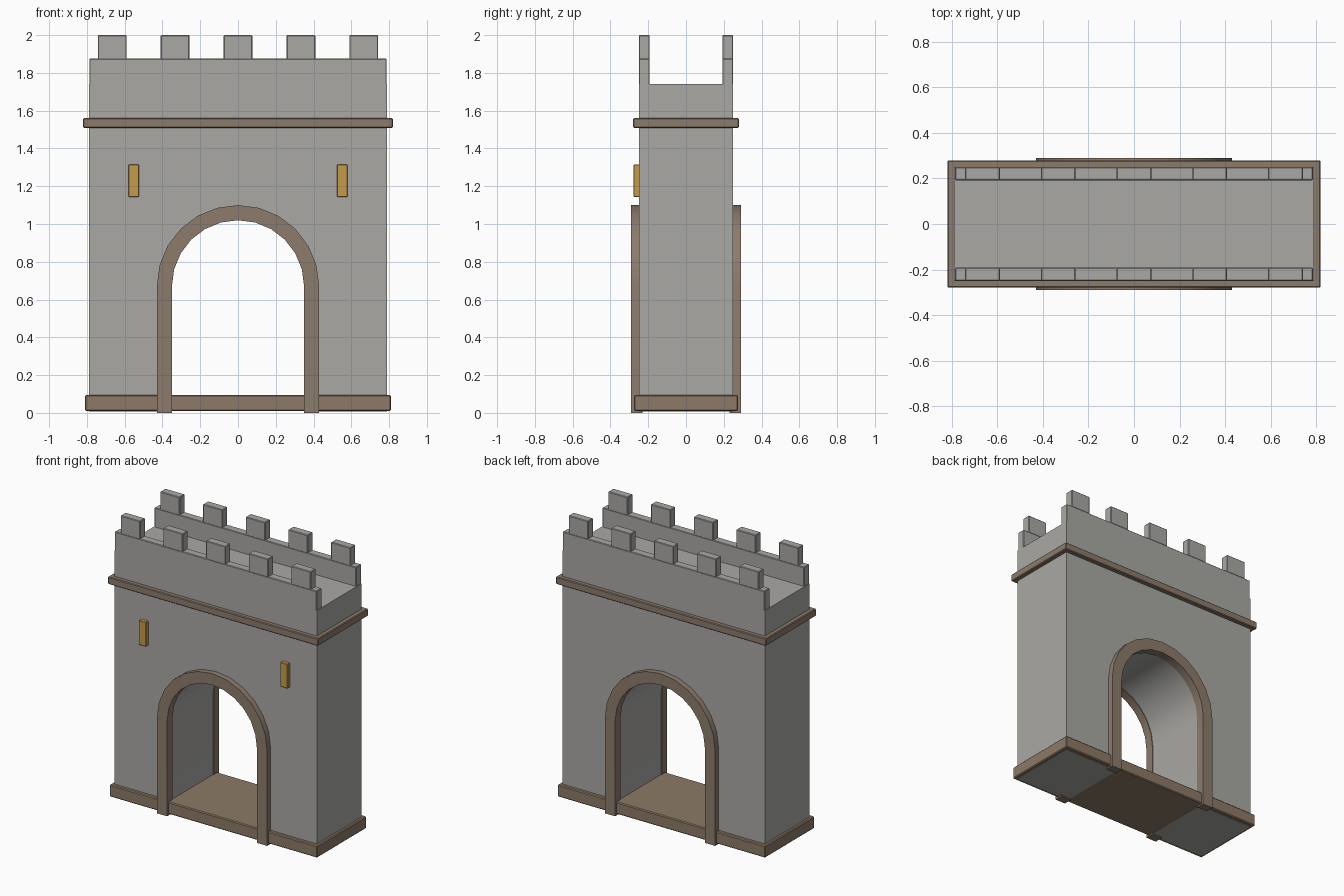
import bpy, bmesh, math

if "Cube" in bpy.data.objects:
    bpy.data.objects.remove(bpy.data.objects["Cube"])


def material(name, rgb):
    m = bpy.data.materials.new(name)
    m.diffuse_color = (*rgb, 1)
    m.use_nodes = True
    m.node_tree.nodes["Principled BSDF"].inputs["Base Color"].default_value = m.diffuse_color
    return m


STONE = material("grey stone", (0.40, 0.395, 0.375))
TRIM = material("brown stone", (0.265, 0.20, 0.15))
PLINTH = material("plinth brown", (0.265, 0.195, 0.135))
GOLD = material("gold", (0.56, 0.33, 0.07))
SPRING = 0.67  # height where the arch curve starts


def finish(name, bm, mat, smooth=False):
    bmesh.ops.recalc_face_normals(bm, faces=bm.faces)
    mesh = bpy.data.meshes.new(name)
    bm.to_mesh(mesh)
    bm.free()
    mesh.materials.append(mat)
    ob = bpy.data.objects.new(name, mesh)
    bpy.context.collection.objects.link(ob)
    if smooth:
        bpy.context.view_layer.objects.active = ob
        ob.select_set(True)
        bpy.ops.object.shade_smooth_by_angle(angle=math.radians(30))
        ob.select_set(False)
    return ob


def box(name, x, y, z, mat, bevel=0.004):
    bm = bmesh.new()
    bmesh.ops.create_cube(bm, size=1)
    for v in bm.verts:
        v.co = [r[0] + (c + 0.5) * (r[1] - r[0]) for c, r in zip(v.co, (x, y, z))]
    ob = finish(name, bm, mat)
    if bevel:
        mod = ob.modifiers.new("soft edges", 'BEVEL')
        mod.width, mod.segments = bevel, 1
    return ob


def arch(radius, bottom, n=12):
    """Outline of a round arch from left foot over the top to right foot."""
    pts = [(-radius, bottom)]
    for i in range(n + 1):
        a = math.pi * (1 - i / n)
        pts.append((radius * math.cos(a), SPRING + radius * math.sin(a)))
    return pts + [(radius, bottom)]


def extrude_profile(name, pts, y0, y1, mat):
    bm = bmesh.new()
    face = bm.faces.new([bm.verts.new((x, y0, z)) for x, z in pts])
    new = bmesh.ops.extrude_face_region(bm, geom=[face])["geom"]
    for v in new:
        if isinstance(v, bmesh.types.BMVert):
            v.co.y = y1
    return finish(name, bm, mat, smooth=True)


# Main block with the passage through it
foot = 0.008
wall = [(0.79, foot), (0.79, 1.74), (-0.79, 1.74), (-0.79, foot)]
extrude_profile("gate_wall", wall + arch(0.355, foot), -0.25, 0.25, STONE)

# Base slab and upper moulding
box("plinth", (-0.81, 0.81), (-0.275, 0.275), (0.01, 0.095), PLINTH, 0.006)
box("moulding", (-0.82, 0.82), (-0.28, 0.28), (1.508, 1.56), TRIM, 0.005)

# Arch surrounds, parapets and merlons on both faces
for side, s in (("front", -1), ("back", 1)):
    ring = arch(0.43, 0) + arch(0.35, 0)[::-1]
    extrude_profile(side + "_arch_surround", ring, s * 0.23, s * 0.29, TRIM)
    y = sorted((s * 0.192, s * 0.25))
    box(side + "_parapet", (-0.787, 0.787), y, (1.735, 1.875), STONE)
    for i in range(5):
        x = (i - 2) * 0.333
        box(f"{side}_merlon_{i + 1}", (x - 0.076, x + 0.076), y, (1.87, 2.0), STONE)

# Narrow slit windows on the front
for side, s in (("left", -1), ("right", 1)):
    box(side + "_slit_window", (s * 0.552 - 0.028, s * 0.552 + 0.028),
        (-0.277, -0.24), (1.143, 1.315), GOLD, 0.003)
